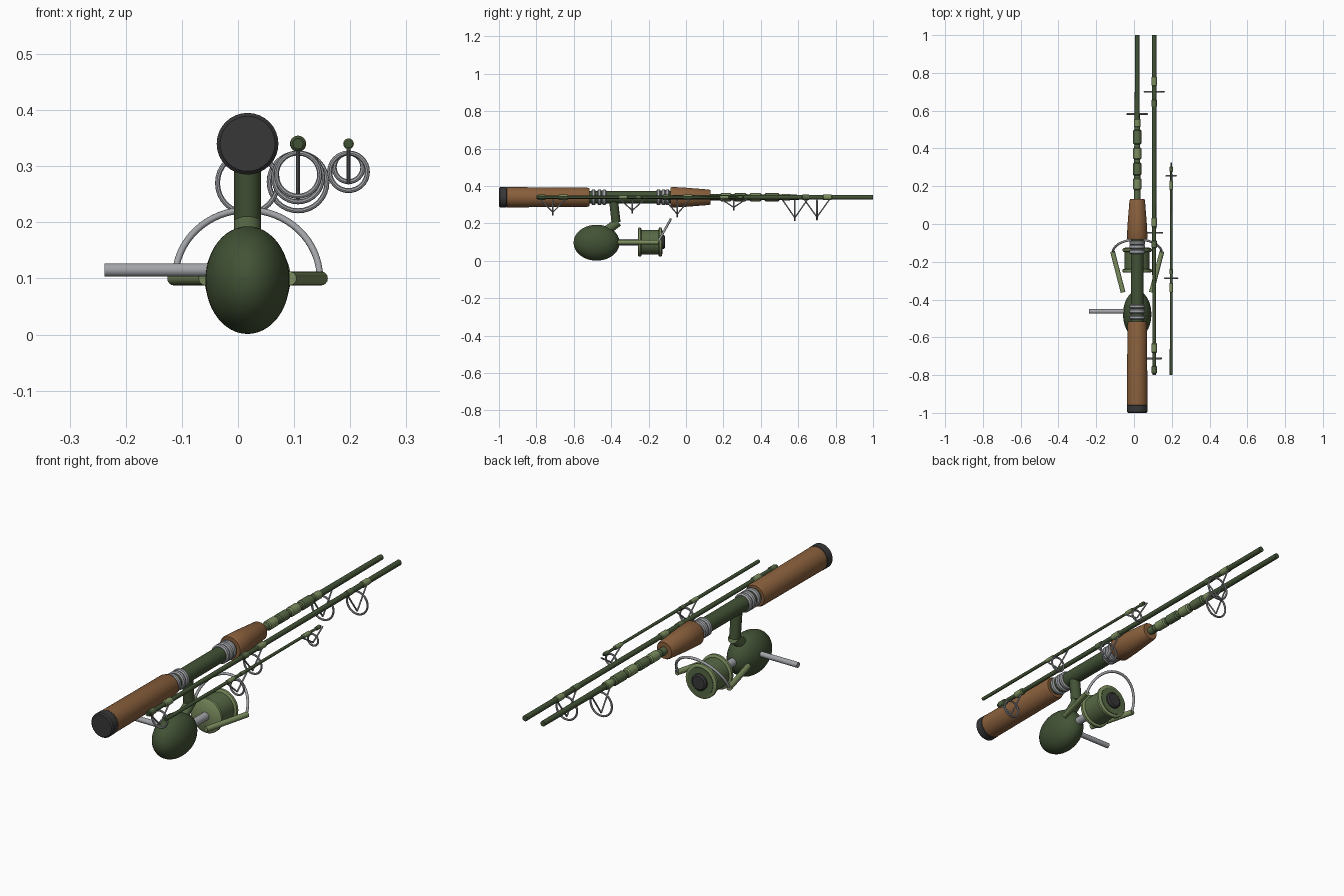
import bpy, bmesh, math
from mathutils import Vector

if "Cube" in bpy.data.objects:
    bpy.data.objects.remove(bpy.data.objects["Cube"])


def material(name, rgb):
    m = bpy.data.materials.new(name)
    m.diffuse_color = (*rgb, 1)
    m.use_nodes = True
    m.node_tree.nodes["Principled BSDF"].inputs["Base Color"].default_value = m.diffuse_color
    return m


DARK = material("dark green", (0.055, 0.085, 0.036))
MID = material("mid green", (0.095, 0.14, 0.06))
LIGHT = material("light green", (0.20, 0.27, 0.115))
CORK = material("brown cork", (0.25, 0.115, 0.045))
METAL = material("grey metal", (0.36, 0.37, 0.39))
RUBBER = material("black rubber", (0.038, 0.038, 0.04))
CX, ROD_Z, REEL_Z = 0.017, 0.34, 0.1


def finish(name, bm, mat, angle=40):
    bmesh.ops.recalc_face_normals(bm, faces=bm.faces)
    me = bpy.data.meshes.new(name)
    bm.to_mesh(me)
    bm.free()
    ob = bpy.data.objects.new(name, me)
    bpy.context.collection.objects.link(ob)
    me.materials.append(mat)
    bpy.ops.object.select_all(action='DESELECT')
    ob.select_set(True)
    bpy.context.view_layer.objects.active = ob
    bpy.ops.object.shade_smooth_by_angle(angle=math.radians(angle))
    return ob


def lathe(name, x, z, profile, mat, n=32):
    """Solid turned around the y direction from (y, radius) pairs."""
    bm = bmesh.new()
    rings = [[bm.verts.new((x + r * math.cos(2 * math.pi * i / n), y,
                            z + r * math.sin(2 * math.pi * i / n)))
              for i in range(n)] for y, r in profile]
    for a, b in zip(rings, rings[1:]):
        for i in range(n):
            bm.faces.new((a[i], a[(i + 1) % n], b[(i + 1) % n], b[i]))
    bm.faces.new(rings[0])
    bm.faces.new(rings[-1])
    return finish(name, bm, mat)


def tube(name, points, r, mat, closed=False, n=10):
    """Round tube along a list of points; all parts are planar paths."""
    pts = [Vector(p) for p in points]
    m = len(pts)
    bm = bmesh.new()
    rings, side = [], None
    for i, p in enumerate(pts):
        a = pts[i - 1] if closed or i else p
        b = pts[(i + 1) % m] if closed or i < m - 1 else p
        t = (b - a).normalized()
        if side is None:
            side = t.orthogonal().normalized()
        side = (side - t * side.dot(t)).normalized()
        up = t.cross(side)
        rings.append([bm.verts.new(p + r * (side * math.cos(2 * math.pi * k / n)
                                            + up * math.sin(2 * math.pi * k / n)))
                      for k in range(n)])
    for i in range(m if closed else m - 1):
        a, b = rings[i], rings[(i + 1) % m]
        for k in range(n):
            bm.faces.new((a[k], a[(k + 1) % n], b[(k + 1) % n], b[k]))
    if not closed:
        bm.faces.new(rings[0])
        bm.faces.new(rings[-1])
    return finish(name, bm, mat)


def guide(name, x, y, R):
    """Line guide: ring hung under the rod, with a V of two legs."""
    r = 0.0045
    zc = 0.328 - R
    tube(name + "_ring", [(x + (R - r) * math.sin(a), y, zc + (R - r) * math.cos(a))
                          for a in (2 * math.pi * i / 32 for i in range(32))],
         r, METAL, True, 8)
    for tag, s in (("rear", -1), ("front", 1)):
        tube(f"{name}_{tag}_leg", [(x, y + s * 0.07, 0.332), (x, y, zc - R + 0.018)],
             0.0035, METAL, n=8)


def band(name, x, y0, y1, r, mat, b=0.007):
    lathe(name, x, ROD_Z, [(y0, r - b), (y0 + b, r), (y1 - b, r), (y1, r - b)], mat, 24)


# Handle: butt cap, corks, reel seat
lathe("butt_cap", CX, ROD_Z, [(-1, .049), (-.994, .055), (-.96, .055), (-.956, .05)], RUBBER)
lathe("rear_grip", CX, ROD_Z, [(-.957, .054), (-.53, .052), (-.515, .047)], CORK)
lathe("reel_seat", CX, ROD_Z, [(-.52, .034), (-.075, .034)], DARK)
lathe("fore_grip", CX, ROD_Z, [(-.082, .051), (-.074, .055), (.0, .051), (.125, .041), (.132, .037)], CORK)
for i, y in enumerate((-.495, -.462, -.437, -.147, -.121, -.1)):
    band(f"seat_ring_{i}", CX, y - .011, y + .011, .042, METAL, .005)

# Main rod with thread wraps
lathe("main_rod", CX, ROD_Z, [(.12, .015), (1, .012)], DARK, 20)
lathe("wrap_core", CX, ROD_Z, [(.125, .017), (.56, .015)], MID, 20)
for i, (y0, y1) in enumerate(((.14, .17), (.18, .245), (.255, .325), (.34, .405), (.42, .5), (.51, .56))):
    band(f"wrap_{i}", CX, y0, y1, .0215 if 0 < i < 5 else .018, LIGHT if i % 2 else MID, .006)
guide("main_guide", CX, .582, .058)

# Middle and tip sections lying alongside
X2, X3 = .107, .197
lathe("middle_rod", X2, ROD_Z, [(-.8, .0095), (1, .0125)], DARK, 20)
for i, (y, R) in enumerate(((.7, .056), (-.047, .048), (-.712, .043))):
    guide(f"middle_guide_{i}", X2, y, R)
    band(f"middle_wrap_{i}", X2, y + .03, y + .082, .0145, LIGHT, .004)
    band(f"middle_rear_wrap_{i}", X2, y - .08, y - .04, .0135, MID, .003)
lathe("tip_rod", X3, ROD_Z, [(-.8, .008), (.25, .006), (.31, .004)], DARK, 16)
for i, (y, R) in enumerate(((.255, .03), (-.287, .038))):
    guide(f"tip_guide_{i}", X3, y, R)
    band(f"tip_wrap_{i}", X3, y - .075, y - .025, .0095, LIGHT, .003)
    band(f"tip_front_wrap_{i}", X3, y + .02, y + .05, .0085, MID, .003)

# Reel body, stem and crank
bm = bmesh.new()
bmesh.ops.create_uvsphere(bm, u_segments=40, v_segments=24, radius=1)
for v in bm.verts:
    v.co = (CX + v.co.x * .075, -.478 + v.co.y * .123, .097 + v.co.z * .096)
finish("reel_body", bm, DARK)
tube("reel_stem", [(CX, -.388, .33), (CX, -.374, .205)], .024, DARK, n=24)
tube("reel_stem_joint", [(CX, -.362, .208), (CX, -.44, .15)], .024, MID, n=24)
tube("crank_handle", [(CX, -.463, .115), (-.238, -.463, .115)], .012, METAL, n=20)

# Spool with flanges and front knob
lathe("spool_shaft", CX, REEL_Z, [(-.4, .018), (-.2, .018)], METAL, 24)
lathe("spool_core", CX, REEL_Z, [(-.25, .066), (-.135, .066)], MID, 40)
lathe("spool_rear_flange", CX, REEL_Z, [(-.257, .072), (-.253, .077), (-.242, .077), (-.238, .072)], LIGHT, 40)
lathe("spool_front_flange", CX, REEL_Z, [(-.147, .072), (-.143, .077), (-.132, .077), (-.128, .072)], LIGHT, 40)
lathe("spool_face", CX, REEL_Z, [(-.14, .064), (-.125, .064)], MID, 40)
lathe("spool_knob", CX, REEL_Z, [(-.13, .037), (-.118, .037), (-.112, .03)], RUBBER, 32)

# Bail arms and wire
for tag, s in (("left", -1), ("right", 1)):
    tube(f"bail_arm_{tag}", [(CX + s * .075, -.362, REEL_Z), (CX + s * .131, -.145, REEL_Z)], .0125, LIGHT, n=16)
tube("bail_wire", [(CX + .129 * math.cos(a), -.15 + .068 * math.sin(a), REEL_Z + .122 * math.sin(a))
                   for a in (math.pi * i / 32 for i in range(33))], .006, METAL, n=10)
